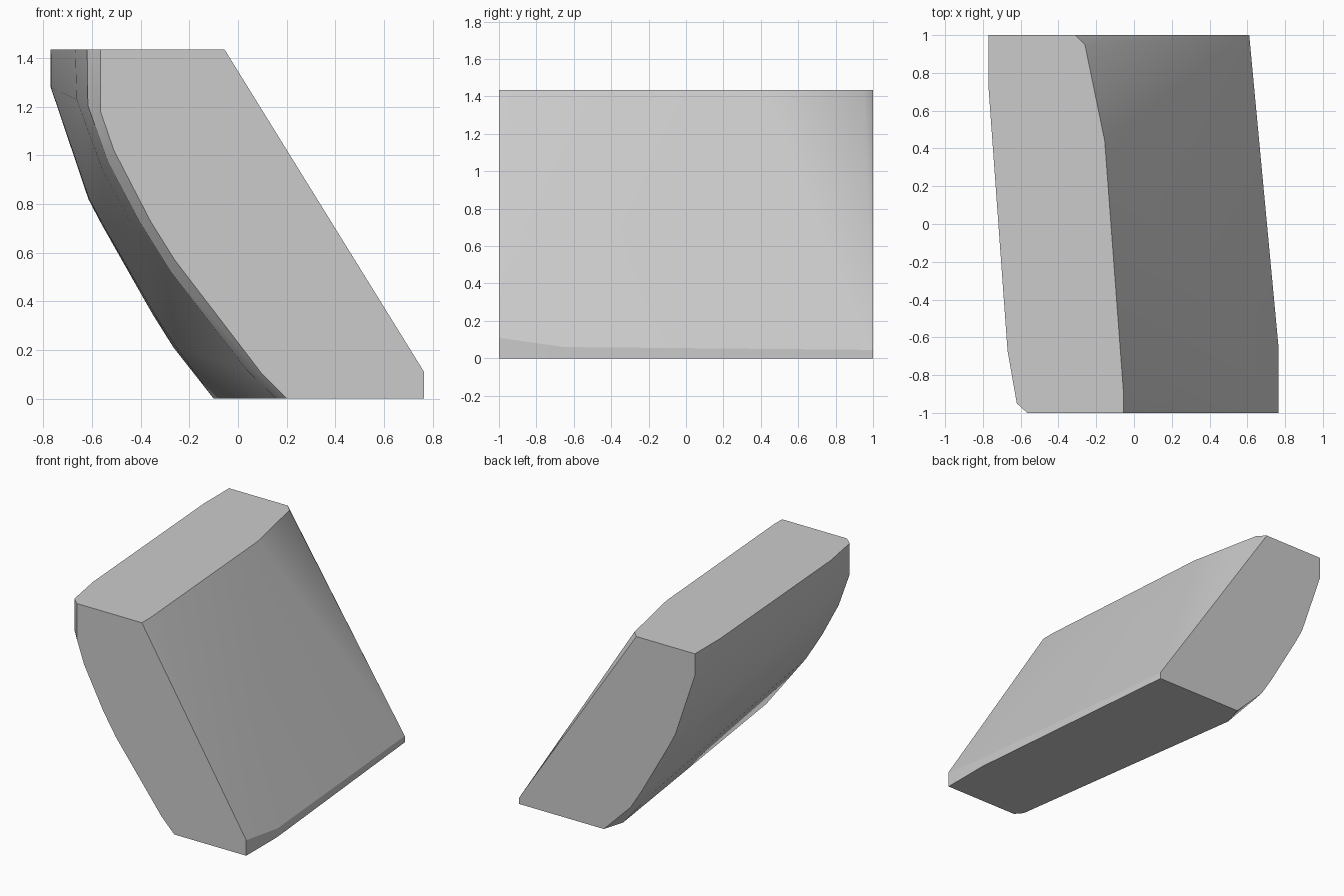
import bpy
import bmesh
from math import radians

if "Cube" in bpy.data.objects:
    bpy.data.objects.remove(bpy.data.objects["Cube"])

TOP = 1.435

# Curved left edge of the two end faces, top to bottom, as (x, z)
front_curve = [(-.565, TOP), (-.565, 1.18), (-.51, 1.02), (-.36, .73),
               (-.26, .57), (.1, .1), (.2, 0)]
back_curve = [(-.77, TOP), (-.77, 1.28), (-.615, .82), (-.56, .715),
              (-.35, .345), (-.265, .21), (-.055, 0)]

# Rounded bulge between the ends: y, blend at the base, blend at the top
stations = [(-.95, .17, .27), (-.67, .28, .51), (.72, .95, 1)]

points = [(x, -1, z) for x, z in front_curve]
points += [(x, 1, z) for x, z in back_curve]
for y, low, high in stations:
    for (fx, fz), (bx, bz) in zip(front_curve, back_curve):
        z_mid = (fz + bz) / 2
        t = low + (high - low) * z_mid / TOP
        points.append((fx + (bx - fx) * t, y, fz + (bz - fz) * t))
points.append((-.1, .85, 0))

# Top rim of the sloping right side
points += [(x, y, TOP) for x, y in
           [(-.055, -1), (-.055, -.9), (-.155, .44), (-.26, .95), (-.31, 1)]]

# Low vertical lip at the foot of the slope
for x, y, lip in [(.765, -1, .11), (.765, -.65, .06), (.61, 1, .045)]:
    points += [(x, y, 0), (x, y, lip)]

# Solid block wrapped around the outline
bm = bmesh.new()
for p in points:
    bm.verts.new(p)
bmesh.ops.remove_doubles(bm, verts=bm.verts[:], dist=.002)
hull = bmesh.ops.convex_hull(bm, input=bm.verts[:])
spare = {v for v in hull["geom_interior"] + hull["geom_unused"]
         if isinstance(v, bmesh.types.BMVert) and not v.link_faces}
bmesh.ops.delete(bm, geom=list(spare), context="VERTS")
bmesh.ops.dissolve_limit(bm, angle_limit=radians(.5),
                         verts=bm.verts[:], edges=bm.edges[:])
bmesh.ops.recalc_face_normals(bm, faces=bm.faces[:])
mesh = bpy.data.meshes.new("slanted_block")
bm.to_mesh(mesh)
bm.free()
block = bpy.data.objects.new("slanted_block", mesh)
bpy.context.collection.objects.link(block)

# Plain grey finish
grey = bpy.data.materials.new("light_grey")
grey.use_nodes = True
colour = (.6, .6, .6, 1)
grey.diffuse_color = colour
grey.node_tree.nodes["Principled BSDF"].inputs["Base Color"].default_value = colour
mesh.materials.append(grey)

# Soft bulge, crisp rims
bpy.ops.object.select_all(action="DESELECT")
block.select_set(True)
bpy.context.view_layer.objects.active = block
bpy.ops.object.shade_smooth_by_angle(angle=radians(30))
